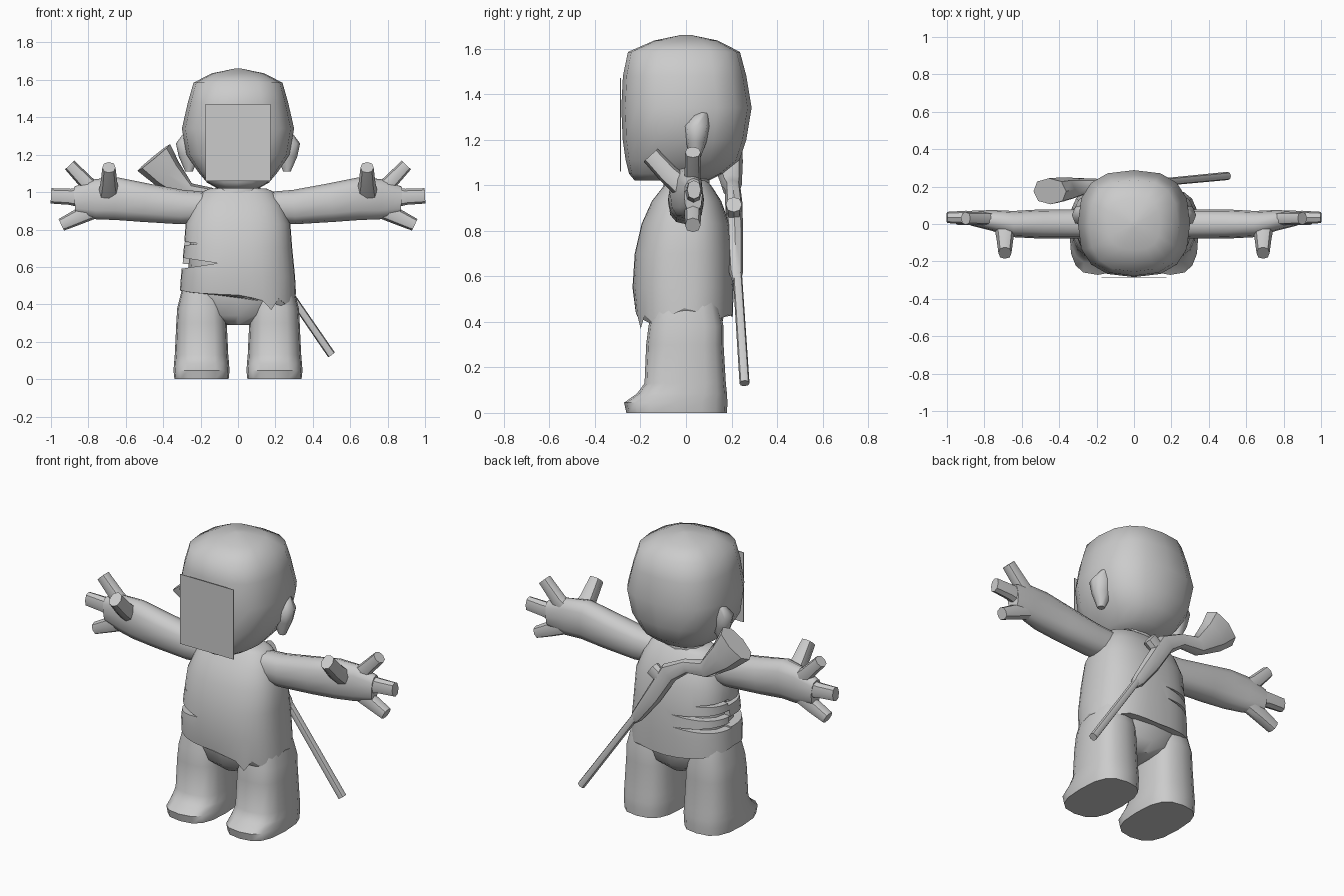
import bpy, bmesh, math
from mathutils import Vector

if "Cube" in bpy.data.objects:
    bpy.data.objects.remove(bpy.data.objects["Cube"])

GREY = bpy.data.materials.new("plain_grey")
GREY.use_nodes = True
GREY.diffuse_color = (0.6, 0.6, 0.6, 1)
GREY.node_tree.nodes["Principled BSDF"].inputs["Base Color"].default_value = (0.6, 0.6, 0.6, 1)


def finish(name, bm, angle=40):
    bmesh.ops.recalc_face_normals(bm, faces=bm.faces)
    mesh = bpy.data.meshes.new(name)
    bm.to_mesh(mesh)
    bm.free()
    obj = bpy.data.objects.new(name, mesh)
    bpy.context.collection.objects.link(obj)
    mesh.materials.append(GREY)
    smooth(obj, angle)
    return obj


def smooth(obj, angle=40):
    bpy.ops.object.select_all(action='DESELECT')
    obj.select_set(True)
    bpy.context.view_layer.objects.active = obj
    bpy.ops.object.shade_smooth_by_angle(angle=math.radians(angle))


def loft(name, rings, n, power=1.0, first_z=None, angle=40):
    """Skin rings of (centre, u, v); power below 1 squares them off."""
    bm = bmesh.new()
    loops = []
    for k, (c, u, v) in enumerate(rings):
        loop = []
        for i in range(n):
            t = math.tau * i / n
            a, b = math.cos(t), math.sin(t)
            p = (c + u * math.copysign(abs(a) ** power, a)
                 + v * math.copysign(abs(b) ** power, b))
            if k == 0 and first_z:
                p.z = first_z(math.degrees(t))
            loop.append(bm.verts.new(p))
        loops.append(loop)
    for lo, hi in zip(loops, loops[1:]):
        for i in range(n):
            j = (i + 1) % n
            bm.faces.new((lo[i], lo[j], hi[j], hi[i]))
    bm.faces.new(loops[0])
    bm.faces.new(loops[-1])
    return finish(name, bm, angle)


def stack(name, rows, n=16, power=0.8, cx=0, **kw):
    """Upright loft from rows of (z, half width, front y, back y)."""
    rings = [(Vector((cx, (f + b) / 2, z)), Vector((w, 0, 0)), Vector((0, (b - f) / 2, 0)))
             for z, w, f, b in rows]
    return loft(name, rings, n, power, **kw)


def limb(name, rows, s=1, n=8, angle=45):
    """Tube along points of (x, y, z, height radius, depth radius)."""
    pts = [Vector((s * r[0], r[1], r[2])) for r in rows]
    rings = []
    for i, (p, r) in enumerate(zip(pts, rows)):
        d = (pts[min(i + 1, len(pts) - 1)] - pts[max(i - 1, 0)]).normalized()
        u = d.cross(Vector((0, 1, 0))).normalized()
        rings.append((p, u * r[3], u.cross(d) * r[4]))
    return loft(name, rings, n, 0.85, angle=angle)


def prism(name, tri, y0, y1):
    bm = bmesh.new()
    front, back = [[bm.verts.new((x, y, z)) for x, z in tri] for y in (y0, y1)]
    bm.faces.new(front)
    bm.faces.new(back)
    for i in range(len(tri)):
        j = (i + 1) % len(tri)
        bm.faces.new((front[i], front[j], back[j], back[i]))
    return finish(name, bm)


# Head, neck and face plate
stack("head", [(1.02, .11, -.225, .10), (1.05, .165, -.25, .16), (1.11, .215, -.265, .235),
               (1.2, .275, -.278, .265), (1.34, .30, -.284, .288), (1.48, .268, -.277, .265),
               (1.585, .238, -.255, .237), (1.635, .14, -.14, .14), (1.66, .02, -.02, .02)],
      power=.78, angle=60)
stack("neck", [(.9, .14, -.11, .11), (1.08, .11, -.09, .1)], n=12)
plate = [(-.175, 1.06), (.175, 1.06), (.175, 1.47), (-.175, 1.47)]
prism("face_plate", plate, -.29, -.286)

# Body under the tunic
stack("body", [(.29, .06, -.1, .1), (.34, .19, -.15, .15), (.45, .27, -.17, .17),
               (.7, .26, -.195, .175), (.85, .23, -.16, .15), (.97, .17, -.09, .09)])

# Tunic with a ragged hem
HEM = [(0, .46), (40, .41), (60, .43), (90, .42), (130, .44), (180, .48), (230, .46),
       (270, .45), (290, .42), (300, .37), (310, .43), (330, .38), (360, .46)]


def hem(deg):
    for (a, za), (b, zb) in zip(HEM, HEM[1:]):
        if a <= deg <= b:
            return za + (zb - za) * (deg - a) / (b - a)


tunic = stack("tunic", [(.44, .31, -.222, .205), (.55, .305, -.235, .21), (.7, .29, -.225, .205),
                        (.83, .28, -.195, .19), (.93, .24, -.15, .155), (1.0, .195, -.095, .11),
                        (1.02, .15, -.08, .09)], n=36, first_z=hem)

# Tears cut into the right side of the tunic: (tip x, tip z, half height, y range)
tears = [(-.21, .725, .025, -.4, .02), (-.11, .62, .045, -.4, .02),
         (-.17, .74, .02, .01, .4), (-.05, .67, .025, .01, .4), (-.06, .6, .025, .01, .4)]
for x, z, h, y0, y1 in tears:
    cutter = prism("tear_cutter", [(x, z), (-.4, z - h), (-.4, z + h)], y0, y1)
    cutter.hide_render = True
    mod = tunic.modifiers.new("tear", 'BOOLEAN')
    mod.operation = 'DIFFERENCE'
    mod.solver = 'EXACT'
    mod.object = cutter
    bpy.context.view_layer.objects.active = tunic
    bpy.ops.object.modifier_apply(modifier=mod.name)
    bpy.data.objects.remove(cutter)
smooth(tunic)

for side, s in (("left", 1), ("right", -1)):
    # Ear
    stack(side + "_ear", [(1.11, .02, .02, .06), (1.19, .055, .0, .09), (1.26, .07, -.01, .105),
                          (1.32, .025, .04, .1)], n=8, cx=s * .262, angle=60)
    # Leg with foot
    stack(side + "_leg", [(0, .145, -.262, .18), (.045, .15, -.272, .182), (.085, .147, -.215, .18),
                          (.13, .143, -.182, .175), (.3, .135, -.175, .165), (.38, .13, -.165, .165),
                          (.5, .1, -.14, .14)],
          power=.72, cx=s * .195, angle=50)
    # Arm with palm
    limb(side + "_arm", [(.15, 0, .92, .08, .075), (.3, 0, .92, .092, .078), (.5, 0, .944, .104, .078),
                         (.65, 0, .965, .114, .07), (.76, .02, .962, .108, .055),
                         (.87, .032, .955, .075, .04)], s, n=12)
    # Fingers and thumb
    limb(side + "_upper_finger", [(.72, .025, .97, .05, .035), (.81, .03, 1.05, .04, .036),
                                  (.9, .03, 1.145, .034, .034)], s)
    limb(side + "_middle_finger", [(.78, .03, .965, .06, .036), (.9, .035, .975, .043, .036),
                                   (1.0, .035, .98, .041, .03)], s)
    limb(side + "_lower_finger", [(.74, .025, .92, .05, .035), (.86, .03, .865, .042, .036),
                                  (.945, .03, .825, .034, .034)], s)
    limb(side + "_thumb", [(.69, .0, .98, .06, .05), (.69, -.08, 1.05, .045, .045),
                           (.69, -.155, 1.132, .035, .042)], s)

# Rifle slung across the back
limb("rifle_stock", [(-.45, .175, 1.185, .113, .07), (-.38, .185, 1.1, .088, .065),
                     (-.27, .2, 1.0, .052, .045), (-.15, .205, .985, .04, .035),
                     (-.04, .21, .92, .055, .038), (.06, .215, .76, .05, .036),
                     (.16, .22, .615, .035, .03), (.19, .222, .575, .018, .018)])
limb("rifle_barrel", [(.06, .215, .77, .02, .02), (.5, .257, .13, .022, .022)])
limb("rifle_bolt", [(-.02, .21, .85, .04, .03), (.07, .21, .915, .04, .035)])
